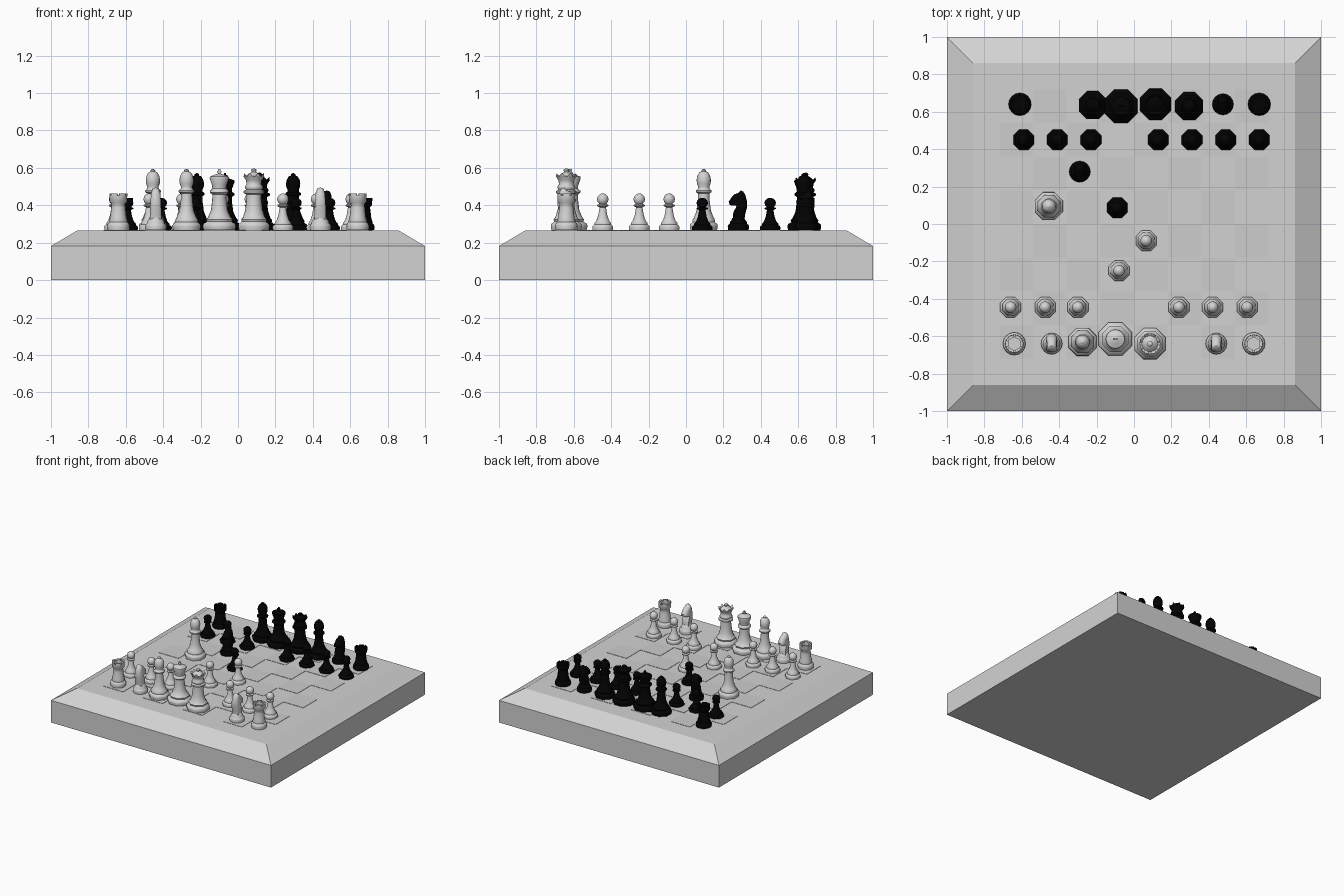
import bpy, bmesh, math

if "Cube" in bpy.data.objects:
    bpy.data.objects.remove(bpy.data.objects["Cube"])

TOP = 0.265


def material(name, v):
    m = bpy.data.materials.new(name)
    m.diffuse_color = (v, v, v, 1)
    m.use_nodes = True
    m.node_tree.nodes["Principled BSDF"].inputs["Base Color"].default_value = m.diffuse_color
    return m


BOARD = material("board_grey", 0.65)
SQUARE = material("square_grey", 0.61)
LIGHT = material("light_pieces", 0.65)
DARK = material("dark_pieces", 0.0008)


def place(name, mesh, loc=(0, 0, 0)):
    ob = bpy.data.objects.new(name, mesh)
    ob.location = loc
    bpy.context.collection.objects.link(ob)
    return ob


def finish(bm, name, mat, smooth=True):
    me = bpy.data.meshes.new(name)
    bm.to_mesh(me)
    bm.free()
    me.materials.append(mat)
    if smooth:
        for p in me.polygons:
            p.use_smooth = True
        me.set_sharp_from_angle(angle=math.radians(50))
    return me


def bridge(bm, a, b):
    n = len(a)
    for i in range(n):
        bm.faces.new((a[i], a[(i + 1) % n], b[(i + 1) % n], b[i]))


def lathe(bm, profile, octagon_to=0.06, n=16):
    """Turned body; rings low down are octagonal, higher ones round."""
    rings = []
    for r, h in profile:
        ring = []
        for k in range(n):
            a = math.tau * k / n
            f = math.cos(math.pi / 8) if (h < octagon_to and k % 2 == 0) else 1
            ring.append(bm.verts.new((r * f * math.cos(a), r * f * math.sin(a), h)))
        rings.append(ring)
    for a, b in zip(rings, rings[1:]):
        bridge(bm, a, b)
    bm.faces.new(rings[0][::-1])
    bm.faces.new(rings[-1])


def box(bm, x0, x1, y0, y1, z0, z1):
    lo = [bm.verts.new(p) for p in ((x0, y0, z0), (x1, y0, z0), (x1, y1, z0), (x0, y1, z0))]
    hi = [bm.verts.new((v.co.x, v.co.y, z1)) for v in lo]
    bridge(bm, lo, hi)
    bm.faces.new(lo[::-1])
    bm.faces.new(hi)


# Board: solid slab with a sloped rim
bm = bmesh.new()
rings = [[bm.verts.new((sx * s, sy * s, z)) for sx, sy in ((-1, -1), (1, -1), (1, 1), (-1, 1))]
         for s, z in ((1, 0), (1, 0.182), (0.86, TOP))]
bridge(bm, rings[0], rings[1])
bridge(bm, rings[1], rings[2])
bm.faces.new(rings[0][::-1])
bm.faces.new(rings[2])
place("board", finish(bm, "board", BOARD, False))

# Alternate squares as thin plates
bm = bmesh.new()
for i in range(8):
    for j in range(8):
        if (i + j) % 2 == 0:
            x, y = -0.719 + 0.18 * i, -0.719 + 0.18 * j
            box(bm, x, x + .178, y, y + .178, TOP - .001, TOP + .0025)
place("board_squares", finish(bm, "board_squares", SQUARE, False))


def ball(r, c):
    return [(r * math.sin(a), c - r * math.cos(a)) for a in
            [math.radians(d) for d in (35, 60, 90, 120, 150, 172)]]


def pawn(bm):
    lathe(bm, [(.058, 0), (.06, .015), (.057, .024), (.047, .03), (.048, .038), (.036, .052),
               (.024, .08), (.017, .122), (.03, .128), (.03, .135)] + ball(.031, .165))


def rook(bm):
    lathe(bm, [(.058, 0), (.061, .02), (.057, .034), (.048, .042), (.049, .05), (.043, .07),
               (.038, .12), (.036, .14), (.047, .152), (.048, .184), (.034, .184), (.034, .155)], 0)
    # Battlements
    for k in range(6):
        c = math.tau * k / 6
        lo, hi = [], []
        for r, d in ((.034, -.4), (.048, -.4), (.048, 0), (.048, .4), (.034, .4)):
            p = (r * math.cos(c + d), r * math.sin(c + d))
            lo.append(bm.verts.new((*p, .184)))
            hi.append(bm.verts.new((*p, .196)))
        bridge(bm, lo, hi)
        bm.faces.new(hi)


def knight(bm):
    lathe(bm, [(.055, 0), (.057, .02), (.054, .03), (.046, .037), (.046, .046), (.038, .056),
               (.032, .07)], 0)
    # Horse head: side outline with narrowed cheeks, facing +y
    outline = [(-.032, .055), (-.036, .09), (-.046, .13), (-.046, .165), (-.038, .2),
               (-.026, .222), (-.012, .228), (.0, .214), (.022, .205), (.036, .188), (.052, .163),
               (.046, .145), (.02, .148), (.01, .135), (.026, .105), (.03, .08), (.03, .055)]
    layers = []
    for x, s in ((-.03, .7), (-.02, .93), (0, 1), (.02, .93), (.03, .7)):
        layers.append([bm.verts.new((x * (1 - 1.6 * max(0, h - .12)), y * s,
                                     .13 + (h - .13) * (s if h > .13 else 1)))
                       for y, h in outline])
    for a, b in zip(layers, layers[1:]):
        bridge(bm, a, b)
    bm.faces.new(layers[0][::-1])
    bm.faces.new(layers[-1])


def bishop(bm):
    lathe(bm, [(.077, 0), (.081, .02), (.079, .032), (.064, .042), (.066, .053), (.053, .066),
               (.038, .105), (.031, .16), (.03, .195), (.042, .203), (.042, .212), (.031, .22),
               (.03, .232), (.037, .25), (.038, .27), (.034, .29), (.024, .308), (.012, .314),
               (.013, .32), (.004, .327)])


def king(bm):
    lathe(bm, [(.09, 0), (.096, .02), (.092, .034), (.072, .045), (.076, .057), (.06, .07),
               (.045, .105), (.038, .16), (.037, .19), (.05, .2), (.05, .21), (.037, .222),
               (.039, .24), (.052, .278), (.05, .286), (.022, .297), (.008, .302)])
    # Finial cross
    box(bm, -.006, .006, -.005, .005, .298, .327)
    box(bm, -.013, .013, -.005, .005, .309, .317)


def queen(bm):
    lathe(bm, [(.086, 0), (.09, .02), (.088, .032), (.07, .045), (.074, .056), (.058, .07),
               (.046, .11), (.04, .165), (.039, .19), (.055, .198), (.055, .209), (.042, .216),
               (.048, .226), (.046, .236), (.039, .245), (.042, .265), (.056, .288), (.044, .284),
               (.03, .3), (.012, .31), (.015, .322), (.004, .33)])
    # Crown points
    for k in range(8):
        c = math.tau * (k + .5) / 8
        base = [bm.verts.new((r * math.cos(c + d), r * math.sin(c + d), .284))
                for r, d in ((.042, -.25), (.055, -.3), (.055, .3), (.042, .25))]
        tip = bm.verts.new((.057 * math.cos(c), .057 * math.sin(c), .305))
        for i in range(4):
            bm.faces.new((base[i], base[(i + 1) % 4], tip))


SHAPES = {"pawn": pawn, "rook": rook, "knight": knight, "bishop": bishop,
          "king": king, "queen": queen}

# Piece positions on the board
LIGHT_SET = {
    "rook": [(-.64, -.64), (.64, -.64)],
    "knight": [(-.44, -.64), (.44, -.64)],
    "bishop": [(-.275, -.63), (-.455, .095)],
    "king": [(-.1, -.615)],
    "queen": [(.085, -.64)],
    "pawn": [(x, -.445) for x in (-.66, -.475, -.3, .24, .42, .605)] + [(-.08, -.25), (.065, -.09)],
}
DARK_SET = {
    "rook": [(-.61, .64), (.67, .64)],
    "knight": [(-.29, .28), (.475, .64)],
    "bishop": [(-.22, .635), (.295, .63)],
    "king": [(-.07, .63)],
    "queen": [(.115, .64)],
    "pawn": [(x, .45) for x in (-.59, -.41, -.23, .13, .31, .49, .67)] + [(-.09, .087)],
}

for side, pieces, mat, face in (("light", LIGHT_SET, LIGHT, 1), ("dark", DARK_SET, DARK, -1)):
    for kind, spots in pieces.items():
        bm = bmesh.new()
        SHAPES[kind](bm)
        if face < 0:
            h = .88 if kind in ("pawn", "rook") else .93
            for v in bm.verts:
                v.co = (-v.co.x, -v.co.y, v.co.z * h)
        bmesh.ops.recalc_face_normals(bm, faces=bm.faces)
        mesh = finish(bm, f"{side}_{kind}", mat)
        for i, (x, y) in enumerate(spots):
            place(f"{side}_{kind}_{i + 1}", mesh, (x, y, TOP + .0025))
